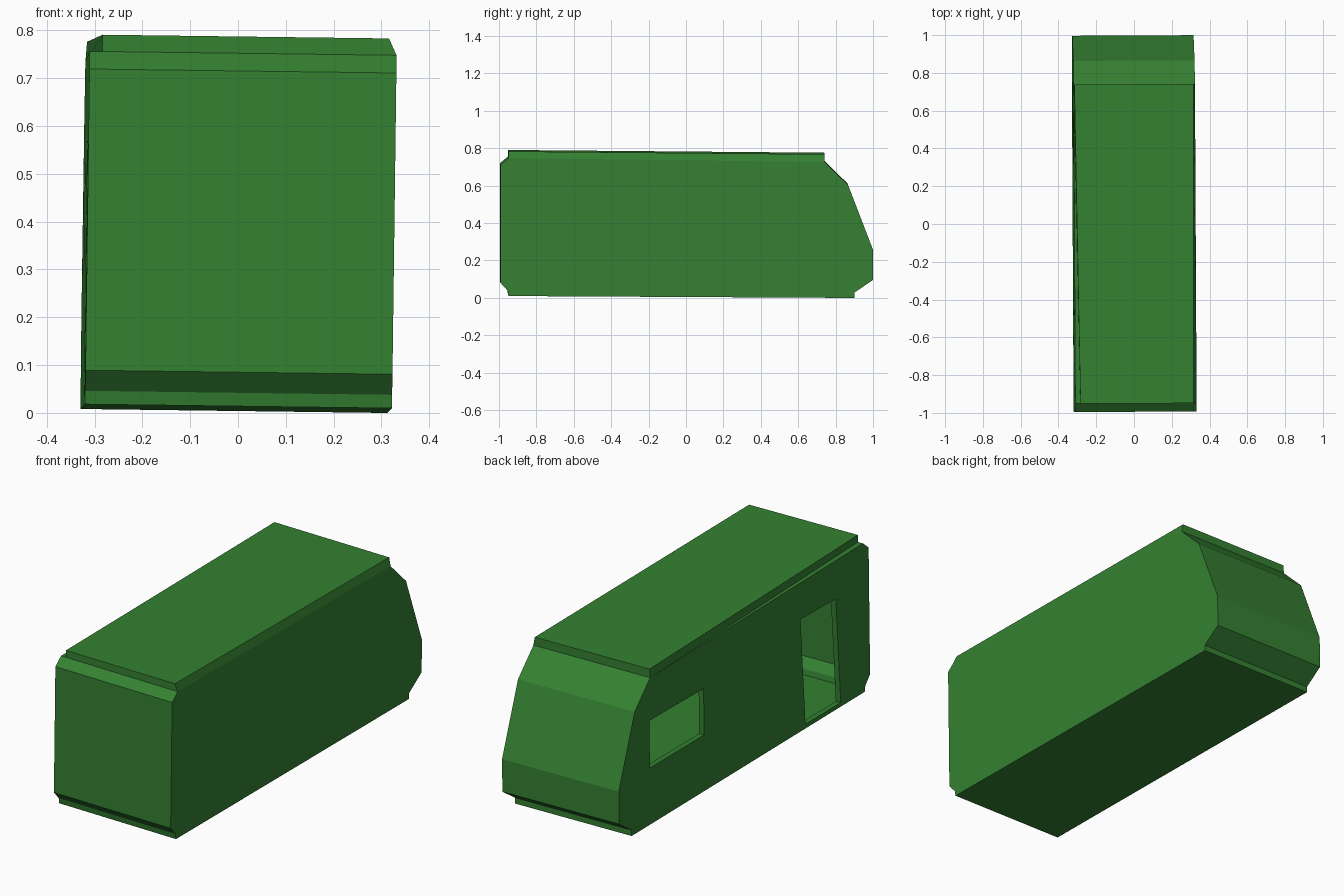
import bpy, bmesh

if "Cube" in bpy.data.objects:
    bpy.data.objects.remove(bpy.data.objects["Cube"])

green = bpy.data.materials.new("green_paint")
green.diffuse_color = (0.035, 0.22, 0.032, 1)
green.use_nodes = True
green.node_tree.nodes["Principled BSDF"].inputs["Base Color"].default_value = green.diffuse_color
TILT = (0, 0.013, 0.005)      # the whole body leans very slightly
XL, XR = -0.322, 0.32         # outer faces of the side walls
RL, RR = -0.295, 0.304        # narrower roof edges

# side profile (y, z): lower body from rear top round the underside to nose top
BODY = [(-0.95, 0.752), (-0.994, 0.715), (-0.994, 0.085), (-0.955, 0.042),
        (-0.95, 0.014), (0.90, 0.004), (0.90, 0.033), (0.998, 0.10),
        (0.998, 0.262), (0.865, 0.608), (0.74, 0.73)]
ROOF = [(0.74, 0.772), (-0.95, 0.787)]


def finish(name, bm, location=(-0.003, 0, 0)):
    bmesh.ops.recalc_face_normals(bm, faces=bm.faces)
    mesh = bpy.data.meshes.new(name)
    bm.to_mesh(mesh)
    bm.free()
    mesh.materials.append(green)
    obj = bpy.data.objects.new(name, mesh)
    obj.rotation_euler = TILT
    obj.location = location
    bpy.context.collection.objects.link(obj)
    return obj


def slab(name, outline, x0, x1):
    """Solid made from a (y, z) outline extruded along x."""
    bm = bmesh.new()
    a = [bm.verts.new((x0, y, z)) for y, z in outline]
    b = [bm.verts.new((x1, y, z)) for y, z in outline]
    n = len(outline)
    bm.faces.new(a)
    bm.faces.new(b)
    for i in range(n):
        j = (i + 1) % n
        bm.faces.new((a[i], a[j], b[j], b[i]))
    return finish(name, bm)


# sheet body: rear, floor and nose bands plus the blank right wall
bm = bmesh.new()
left = [bm.verts.new((XL + 0.001, y, z)) for y, z in BODY]
right = [bm.verts.new((XR, y, z)) for y, z in BODY]
for i in range(len(BODY) - 1):
    bm.faces.new((left[i], left[i + 1], right[i + 1], right[i]))
bm.faces.new(right)
finish("body_shell", bm)

# roof cap: top, shallow front and rear lips, and side strips
bm = bmesh.new()
low = [(RL, *BODY[0]), (XR, *BODY[0]), (XR, *BODY[-1]), (XL, *BODY[-1])]
high = [(RL, *ROOF[1]), (RR, *ROOF[1]), (RR + 0.008, *ROOF[0]), (XL + 0.003, *ROOF[0])]
low = [bm.verts.new(p) for p in low]
high = [bm.verts.new(p) for p in high]
bm.faces.new(high)
for i in range(4):
    j = (i + 1) % 4
    bm.faces.new((low[i], low[j], high[j], high[i]))
finish("roof_cap", bm)

# thick left wall with window and door openings
wall = slab("left_wall", BODY, XL, RL)
OPENINGS = {
    "window_cutter": [(0.32, 0.285), (0.75, 0.285), (0.75, 0.52), (0.32, 0.515)],
    "door_cutter": [(-0.76, 0.033), (-0.48, 0.033), (-0.45, 0.565), (-0.73, 0.56)],
}
for name, outline in OPENINGS.items():
    cutter = slab(name, outline, XL - 0.1, RL + 0.1)
    cutter.hide_render = True
    cutter.hide_set(True)
    cut = wall.modifiers.new(name, 'BOOLEAN')
    cut.operation = 'DIFFERENCE'
    cut.solver = 'EXACT'
    cut.object = cutter
